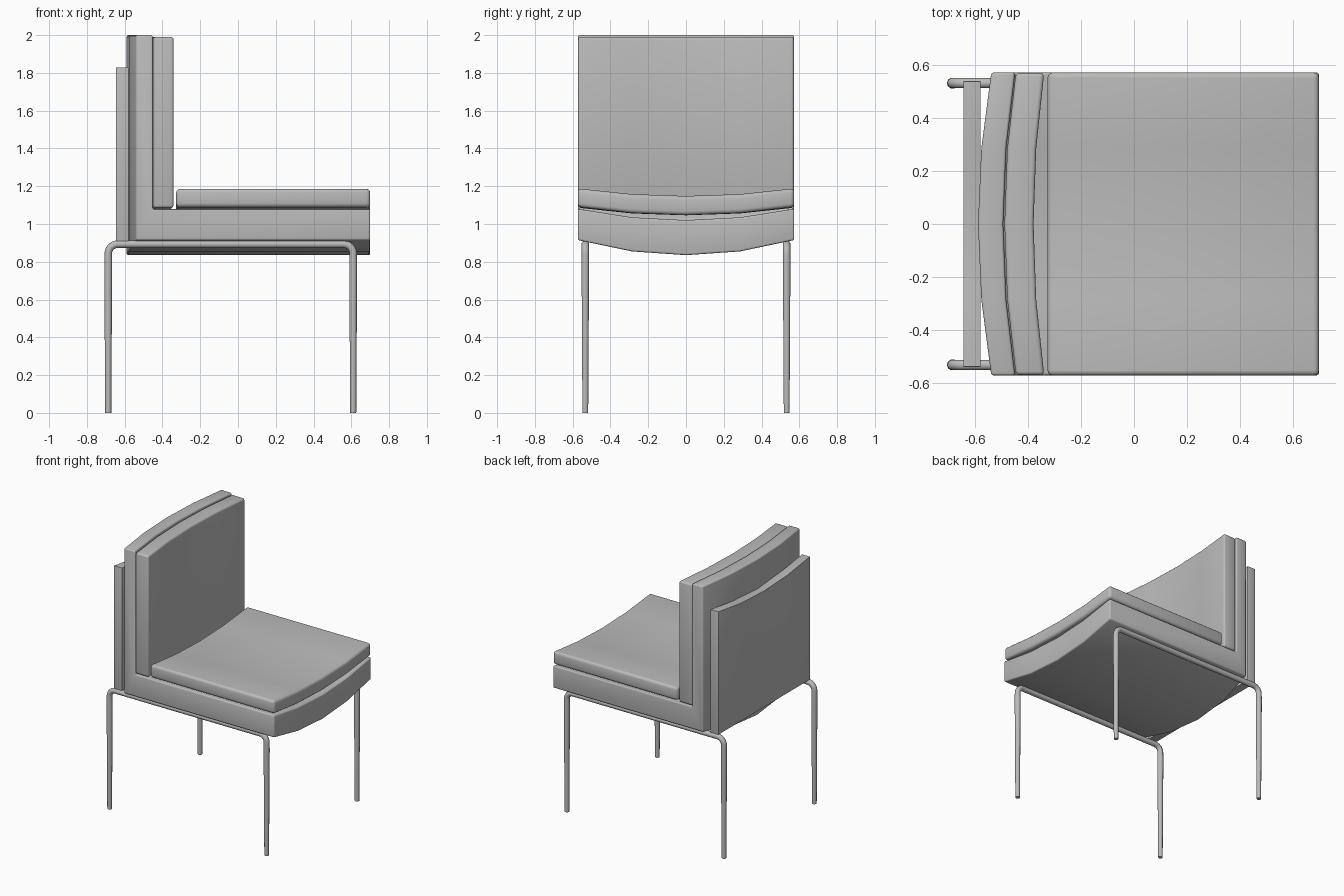
import bpy, math

cube = bpy.data.objects.get("Cube")
if cube:
    bpy.data.objects.remove(cube)


def make_material(name, value):
    mat = bpy.data.materials.new(name)
    mat.use_nodes = True
    color = (value, value, value, 1)
    mat.diffuse_color = color
    mat.node_tree.nodes["Principled BSDF"].inputs["Base Color"].default_value = color
    return mat


GREY = make_material("plain grey", 0.5)


def finish(obj, angle):
    bpy.ops.object.select_all(action="DESELECT")
    obj.select_set(True)
    bpy.context.view_layer.objects.active = obj
    bpy.ops.object.convert(target="MESH")
    bpy.ops.object.shade_smooth_by_angle(angle=math.radians(angle))


def sagging_slab(name, profile, half_width, bevel, steps=4):
    """Sweep a side profile across y; each corner (x, z, dx, dz) bows by dx, dz mid-width."""
    n = len(profile)
    verts = []
    for i in range(steps + 1):
        t = 2 * i / steps - 1
        bow = 1 - t * t
        verts += [(x - dx * bow, t * half_width, z - dz * bow) for x, z, dx, dz in profile]
    faces = [tuple(range(n)), tuple(reversed(range(steps * n, steps * n + n)))]
    for i in range(steps):
        for j in range(n):
            k = (j + 1) % n
            faces.append((i * n + k, i * n + j, (i + 1) * n + j, (i + 1) * n + k))
    mesh = bpy.data.meshes.new(name)
    mesh.from_pydata(verts, [], faces)
    mesh.materials.append(GREY)
    obj = bpy.data.objects.new(name, mesh)
    bpy.context.collection.objects.link(obj)
    mod = obj.modifiers.new("soft edges", "BEVEL")
    mod.width = bevel
    mod.segments = 3
    mod.limit_method = "ANGLE"
    mod.angle_limit = math.radians(50)
    finish(obj, 40)


# L-shaped shell: seat base and backrest in one piece
sagging_slab("seat_shell", [
    (-0.54, 0.915, 0.05, 0.08), (0.70, 0.915, 0, 0.08),
    (0.70, 1.08, 0, 0.06), (-0.45, 1.08, 0.045, 0.06),
    (-0.45, 2.0, 0.045, 0), (-0.54, 2.0, 0.05, 0)], 0.573, 0.01)

# Cushions
sagging_slab("seat_cushion", [
    (-0.327, 1.09, 0, 0.043), (0.70, 1.09, 0, 0.043),
    (0.70, 1.188, 0, 0.04), (-0.327, 1.188, 0, 0.04)], 0.573, 0.02)
sagging_slab("back_cushion", [
    (-0.447, 1.086, 0.043, 0.04), (-0.34, 1.086, 0.04, 0.04),
    (-0.34, 1.99, 0.04, 0), (-0.447, 1.99, 0.043, 0)], 0.571, 0.014)

# Rear panel with dipped top edge
sagging_slab("rear_panel", [
    (-0.645, 0.91, 0, 0), (-0.58, 0.91, 0, 0),
    (-0.58, 1.828, 0, 0.05), (-0.645, 1.828, 0, 0.05)], 0.54, 0.001)


# Bent tube frames: rear leg, side rail and front leg in one run
def leg_frame(name, y):
    rear, front, rail, bend = -0.687, 0.61, 0.893, 0.05
    path = [(rear, 0, 0.8), (rear, rail - bend - 0.05, 1.05)]
    for cx, start in ((rear + bend, 180), (front - bend, 90)):
        for i in range(7):
            a = math.radians(start - 15 * i)
            path.append((cx + bend * math.cos(a), rail - bend + bend * math.sin(a), 1))
    path += [(front, rail - bend - 0.05, 1.05), (front, 0, 0.8)]
    curve = bpy.data.curves.new(name, "CURVE")
    curve.dimensions = "3D"
    curve.bevel_depth = 0.02
    curve.bevel_resolution = 3
    curve.use_fill_caps = True
    spline = curve.splines.new("POLY")
    spline.points.add(len(path) - 1)
    for point, (x, z, radius) in zip(spline.points, path):
        point.co = (x, y, z, 1)
        point.radius = radius
    curve.materials.append(GREY)
    obj = bpy.data.objects.new(name, curve)
    bpy.context.collection.objects.link(obj)
    finish(obj, 50)


leg_frame("left_leg_frame", 0.533)
leg_frame("right_leg_frame", -0.533)
